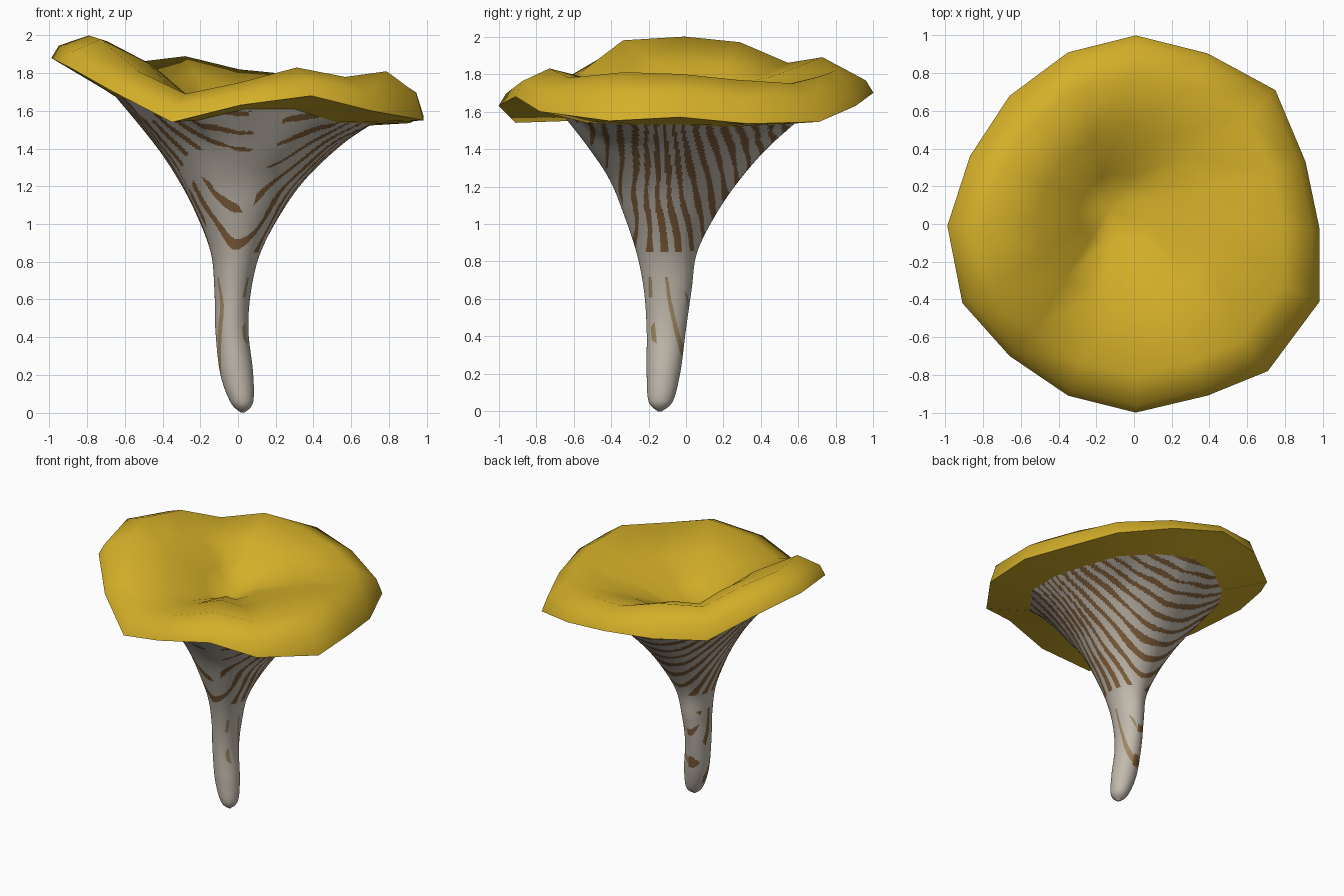
import bpy, bmesh, math
from mathutils import Vector, noise

if "Cube" in bpy.data.objects:
    bpy.data.objects.remove(bpy.data.objects["Cube"])

N = 16  # sides of the cap


def material(name, rgb):
    m = bpy.data.materials.new(name)
    m.diffuse_color = (*rgb, 1)
    m.use_nodes = True
    m.node_tree.nodes["Principled BSDF"].inputs["Base Color"].default_value = m.diffuse_color
    return m


gold = material("golden_cap", (0.66, 0.43, 0.022))
cream = material("grey_cream", (0.54, 0.49, 0.42))
brown = material("gill_brown", (0.22, 0.115, 0.045))
tan = material("streak_tan", (0.34, 0.24, 0.12))


def finish(name, bm, mats, angle):
    bmesh.ops.recalc_face_normals(bm, faces=bm.faces)
    me = bpy.data.meshes.new(name)
    bm.to_mesh(me)
    bm.free()
    for m in mats:
        me.materials.append(m)
    ob = bpy.data.objects.new(name, me)
    bpy.context.collection.objects.link(ob)
    bpy.ops.object.select_all(action='DESELECT')
    ob.select_set(True)
    bpy.context.view_layer.objects.active = ob
    bpy.ops.object.shade_smooth_by_angle(angle=math.radians(angle))
    return ob


def bridge(bm, a, b):
    n = len(a)
    return [bm.faces.new((a[i], a[(i + 1) % n], b[(i + 1) % n], b[i])) for i in range(n)]


# Wavy rim: x, y, rim height, crest height, counter-clockwise from +x
RIM = [(.985, -.03, 1.57, 1.80), (.91, .33, 1.535, 1.77), (.75, .71, 1.545, 1.75),
       (.39, .905, 1.63, 1.79), (.01, 1.0, 1.70, 1.82), (-.35, .91, 1.70, 1.89),
       (-.66, .68, 1.68, 1.86), (-.87, .36, 1.82, 1.97), (-.99, -.01, 1.88, 2.0),
       (-.91, -.42, 1.84, 1.98), (-.66, -.70, 1.70, 1.81), (-.35, -.91, 1.54, 1.69),
       (.01, -1.0, 1.63, 1.75), (.39, -.91, 1.68, 1.83), (.71, -.78, 1.60, 1.78),
       (.985, -.41, 1.55, 1.81)]
# Height where the gills meet the underside, in the same order
GILL_Z = [1.53, 1.52, 1.53, 1.58, 1.62, 1.62, 1.62, 1.65,
          1.68, 1.66, 1.60, 1.55, 1.61, 1.61, 1.54, 1.53]


def border_point(k):
    x, y, _, _ = RIM[k % N]
    return Vector((x * .69 + .03, y * .68, GILL_Z[k % N]))


def border(t):
    f = t / math.tau * N
    k = int(f)
    return border_point(k).lerp(border_point(k + 1), f - k)


# Cap: underside, curled rim, crest and hollow
bm = bmesh.new()
pit = Vector((-.13, .09, 1.51))
rings = [[] for _ in range(6)]
for k, (x, y, z, c) in enumerate(RIM):
    crest = Vector((x * .80, y * .80, c))
    pts = [border_point(k), Vector((x, y, z)),
           Vector((x * .96, y * .96, z + (c - z) * .55)), crest]
    for t, drop in ((.42, .27), (.75, .62)):
        p = crest.lerp(pit, t)
        p.z = c + (pit.z - c) * drop
        pts.append(p)
    for r, p in zip(rings, pts):
        r.append(bm.verts.new(p))
for a, b in zip(rings, rings[1:]):
    bridge(bm, a, b)
centre = bm.verts.new(pit)
for i in range(N):
    bm.faces.new((rings[-1][i], rings[-1][(i + 1) % N], centre))
finish("cap", bm, [gold], 62)

# Stem and gills: z, x min, x max, y min, y max at each level
LEVELS = [(.0, .015, .035, -.15, -.13), (.055, -.04, .08, -.20, -.07),
          (.21, -.095, .08, -.21, -.03), (.44, -.12, .055, -.21, .0),
          (.65, -.125, .07, -.225, .03), (.85, -.145, .12, -.265, .06),
          (1.06, -.225, .23, -.335, .165), (1.24, -.32, .36, -.41, .29),
          (1.42, -.44, .55, -.53, .45)]


def level_point(i, t):
    if i >= len(LEVELS):
        return border(t)
    z, x0, x1, y0, y1 = LEVELS[max(i, 0)]
    return Vector(((x0 + x1) / 2 + (x1 - x0) / 2 * math.cos(t),
                   (y0 + y1) / 2 + (y1 - y0) / 2 * math.sin(t), z))


def surface(u, t):
    i = min(int(u), len(LEVELS) - 1)
    f = u - i
    a, b, c, d = (level_point(i + j, t) for j in (-1, 0, 1, 2))
    return b + (c - a) * (f / 2) + (2 * a - 5 * b + 4 * c - d) * (f * f / 2) \
        + (3 * b - a - 3 * c + d) * (f ** 3 / 2)


def stripe(t, p):
    """Material slot: stripes lie on planes facing y, so they sweep round the bell."""
    n = noise.noise(p * 4)
    gap = noise.noise(p * 5 + Vector((5, 2, 1)))
    lean = .2 * (p.z - .86) * max(0, min(1, (p.y + .25) * 4))
    off = abs(((p.y + lean + .02 * n + .275) / .078 + .5) % 1 - .5)  # distance from a stripe
    if p.z > .85 + .03 * n:
        facing = abs(math.sin(t))
        half = .24 - (.13 if math.sin(t) < 0 else .06) * facing ** 2 + .12 * gap
        if math.sin(t) < -.4 and math.cos(t) < .3 and gap < -.08:
            return 0
        return 1 if off < half else 0
    if .1 < p.z < .72:
        back_left = math.cos(t - 2.4) > .6
        if back_left:
            return 1 if off < .17 and gap > -.1 else 0
        return 2 if off < .1 and gap > .0 else 0
    return 0


bm = bmesh.new()
SIDES, ROWS = 240, 270
top = len(LEVELS)
loops = []
for r in range(ROWS + 1):
    u = top * r / ROWS
    loops.append([bm.verts.new(surface(u, math.tau * s / SIDES)) for s in range(SIDES)])
for r in range(ROWS):
    for s, f in enumerate(bridge(bm, loops[r], loops[r + 1])):
        f.material_index = stripe(math.tau * (s + .5) / SIDES, f.calc_center_median())
bm.faces.new(loops[0])
finish("stem_and_gills", bm, [cream, brown, tan], 60)
